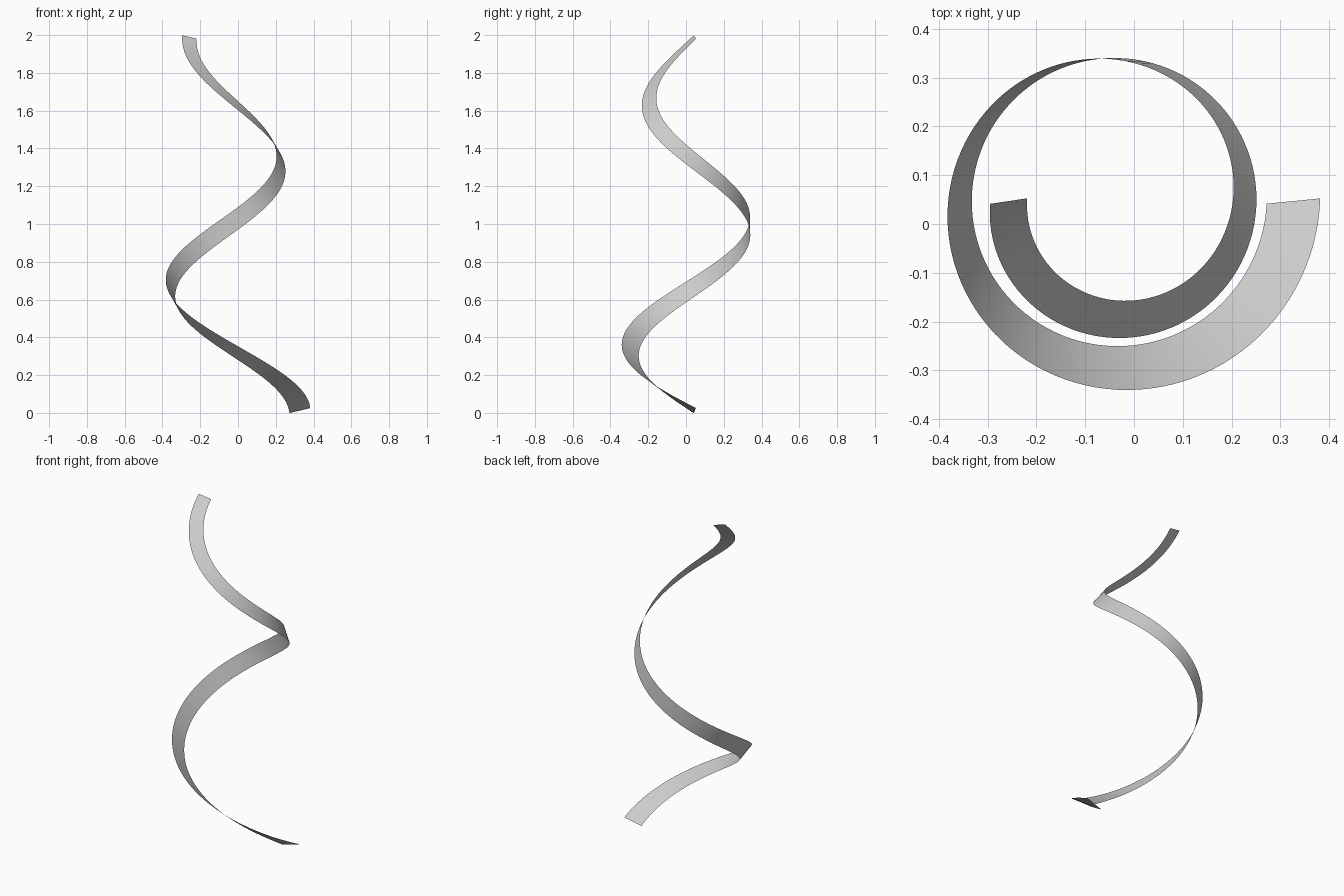
import bpy, bmesh
from math import sin, cos, pi, radians
from mathutils import Vector

if "Cube" in bpy.data.objects:
    bpy.data.objects.remove(bpy.data.objects["Cube"])

SEGMENTS = 160
TURNS = 1.5
CENTRE = Vector((-0.04, 0.047, 0))


def lerp(a, b, f):
    return a + (b - a) * f


def rung(f):
    """Both edge points of the ribbon at fraction f of its length."""
    t = f * TURNS
    a = -2 * pi * t
    radius = lerp(0.367, 0.217, f)
    width = lerp(0.1136, 0.079, f)
    radial = Vector((cos(a), sin(a), 0))
    centre = CENTRE + radial * radius + Vector((0, 0, lerp(0.012, 1.99, f)))
    # frame across the path
    tangent = (Vector((sin(a), -cos(a), 0)) * 2 * pi * radius
               - radial * 0.1 + Vector((0, 0, 1.319))).normalized()
    side = (radial - tangent * radial.dot(tangent)).normalized()
    up = side.cross(tangent)
    if up.z < 0:
        up = -up
    # half turn of twist along the length
    u = t - 0.75
    phi = radians(90 + 120 * u + 47 * u ** 4)
    half = (side * cos(phi) + up * sin(phi)) * width / 2
    return centre - half, centre + half


# Twisted, tapering spiral strip
bm = bmesh.new()
rows = [[bm.verts.new(p) for p in rung(i / SEGMENTS)] for i in range(SEGMENTS + 1)]
for (b0, a0), (b1, a1) in zip(rows, rows[1:]):
    bm.faces.new((b0, b1, a1, a0)).smooth = True
mesh = bpy.data.meshes.new("spiral_ribbon")
bm.to_mesh(mesh)
bm.free()
ribbon = bpy.data.objects.new("spiral_ribbon", mesh)
bpy.context.collection.objects.link(ribbon)
